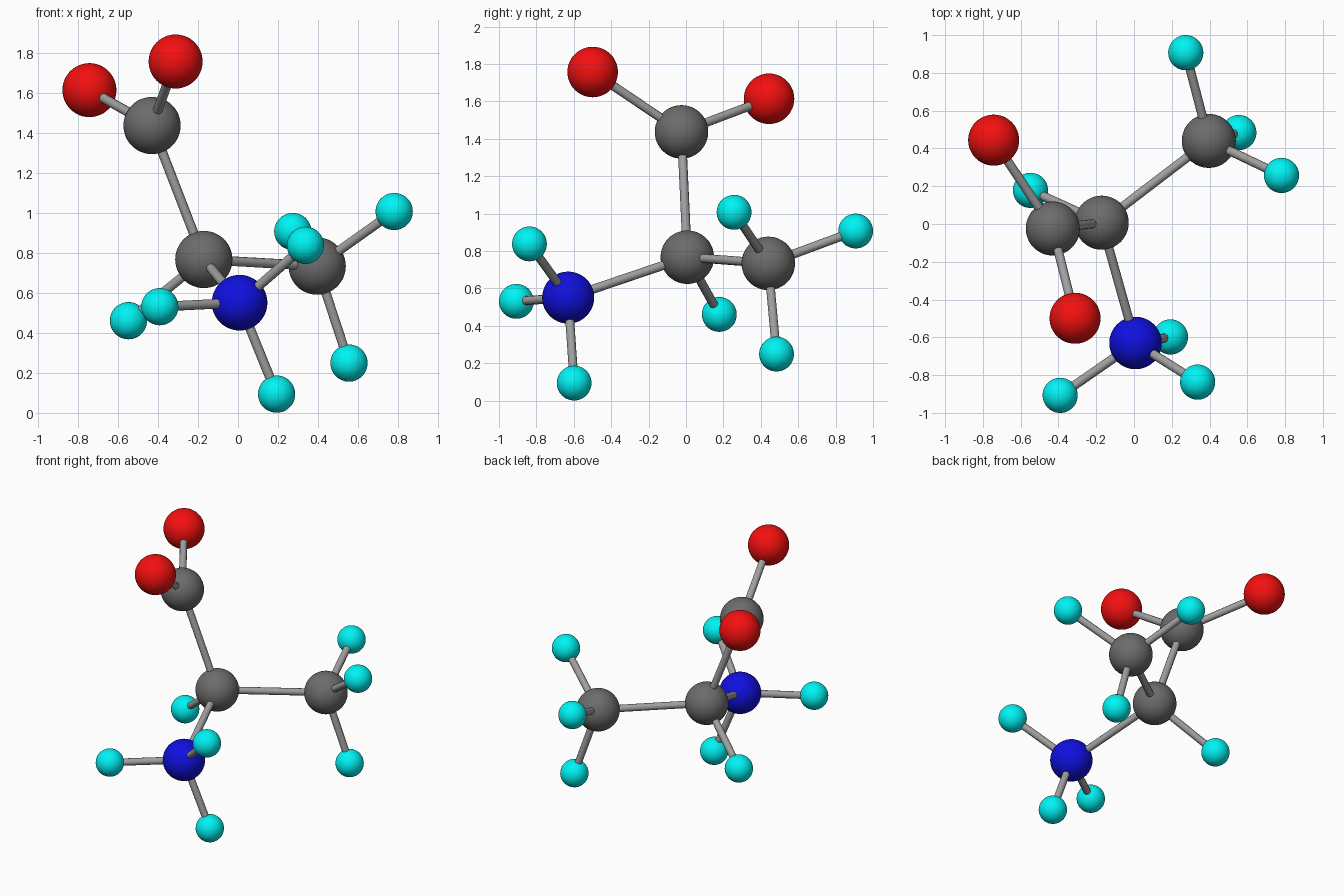
import bpy
from mathutils import Vector

if "Cube" in bpy.data.objects:
    bpy.data.objects.remove(bpy.data.objects["Cube"])


def material(name, rgb):
    m = bpy.data.materials.new(name)
    m.diffuse_color = (*rgb, 1)
    m.use_nodes = True
    m.node_tree.nodes["Principled BSDF"].inputs["Base Color"].default_value = m.diffuse_color
    return m


# Element: (radius, material)
KINDS = {
    "carbon": (0.143, material("dark_grey", (0.15, 0.15, 0.15))),
    "oxygen": (0.135, material("red", (0.9, 0.005, 0.005))),
    "nitrogen": (0.139, material("blue", (0.005, 0.005, 0.75))),
    "hydrogen": (0.093, material("cyan", (0.0, 0.9, 0.9))),
}
BOND_RADIUS = 0.024
BOND_MAT = material("bond_grey", (0.35, 0.35, 0.35))

# Atom: element, centre, atom it is bonded to
ATOMS = {
    "centre_carbon": ("carbon", (-0.171, 0.007, 0.767), None),
    "acid_carbon": ("carbon", (-0.430, -0.024, 1.437), "centre_carbon"),
    "methyl_carbon": ("carbon", (0.396, 0.440, 0.734), "centre_carbon"),
    "amine_nitrogen": ("nitrogen", (0.008, -0.630, 0.551), "centre_carbon"),
    "centre_hydrogen": ("hydrogen", (-0.548, 0.178, 0.461), "centre_carbon"),
    "acid_oxygen_back": ("oxygen", (-0.743, 0.444, 1.614), "acid_carbon"),
    "acid_oxygen_front": ("oxygen", (-0.312, -0.499, 1.757), "acid_carbon"),
    "methyl_hydrogen_right": ("hydrogen", (0.781, 0.257, 1.007), "methyl_carbon"),
    "methyl_hydrogen_back": ("hydrogen", (0.274, 0.907, 0.907), "methyl_carbon"),
    "methyl_hydrogen_low": ("hydrogen", (0.555, 0.484, 0.249), "methyl_carbon"),
    "amine_hydrogen_right": ("hydrogen", (0.337, -0.837, 0.838), "amine_nitrogen"),
    "amine_hydrogen_left": ("hydrogen", (-0.391, -0.907, 0.531), "amine_nitrogen"),
    "amine_hydrogen_low": ("hydrogen", (0.193, -0.598, 0.094), "amine_nitrogen"),
}


def finish(name, mat):
    ob = bpy.context.object
    ob.name = name
    ob.data.materials.append(mat)
    bpy.ops.object.shade_smooth()


def atom(name, kind, pos):
    radius, mat = KINDS[kind]
    bpy.ops.mesh.primitive_uv_sphere_add(segments=48, ring_count=24, radius=radius, location=pos)
    finish(name, mat)


def bond(name, a, b):
    a, b = Vector(a), Vector(b)
    d = b - a
    bpy.ops.mesh.primitive_cylinder_add(
        vertices=12, radius=BOND_RADIUS, depth=d.length, location=(a + b) / 2,
        rotation=d.to_track_quat("Z", "Y").to_euler(), end_fill_type="NOTHING")
    finish(name, BOND_MAT)


# Atoms and the sticks joining them
for name, (kind, pos, parent) in ATOMS.items():
    atom(name, kind, pos)
    if parent:
        bond(name + "_bond", ATOMS[parent][1], pos)
